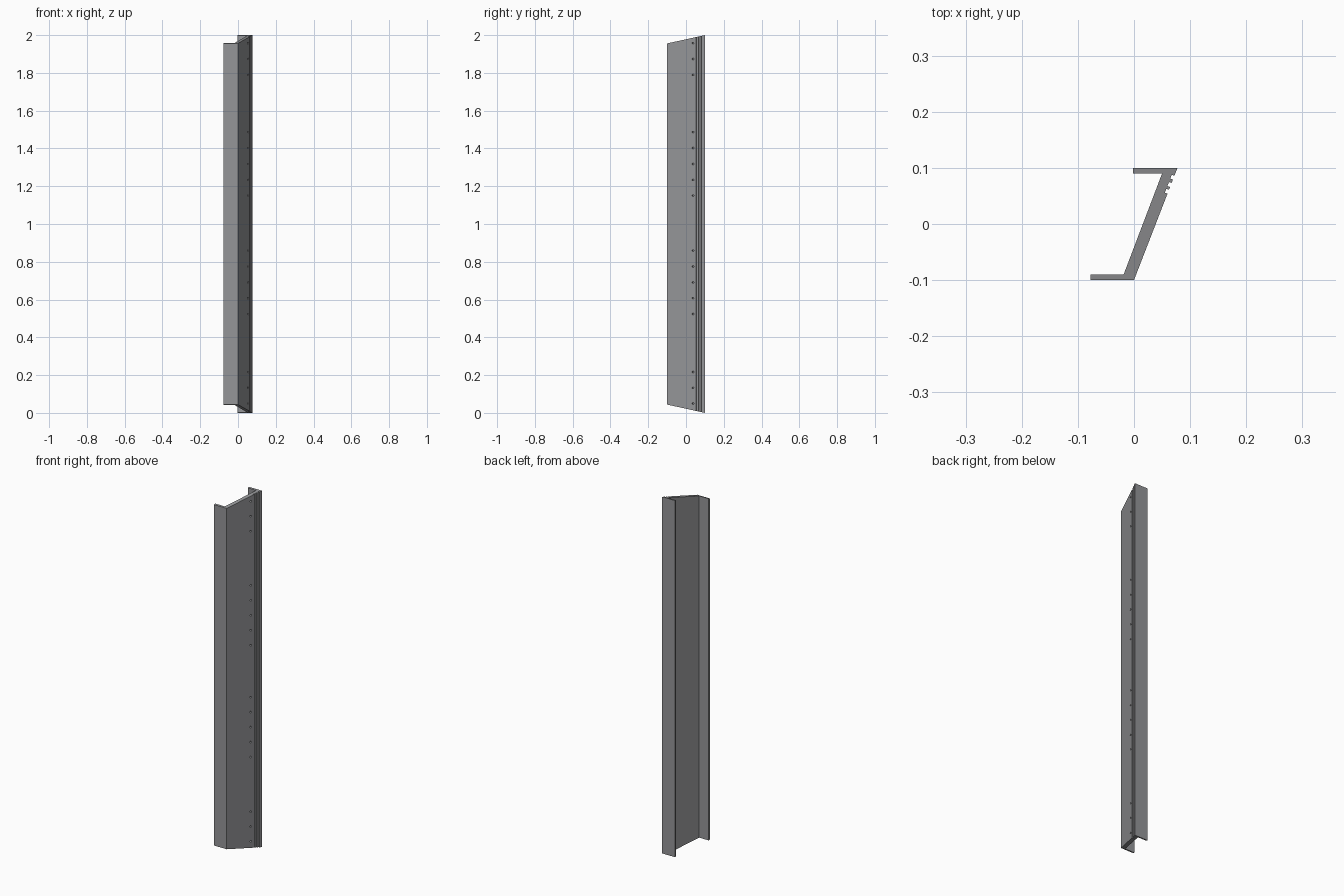
import bpy, bmesh, math
from mathutils import Vector, Matrix

if "Cube" in bpy.data.objects:
    bpy.data.objects.remove(bpy.data.objects["Cube"])

steel = bpy.data.materials.new("mid grey metal")
steel.diffuse_color = (0.30, 0.305, 0.315, 1)
steel.use_nodes = True
steel.node_tree.nodes["Principled BSDF"].inputs["Base Color"].default_value = steel.diffuse_color

# Sloping outer face of the web, from its front to its back corner
A, B = Vector((0.0, -0.1)), Vector((0.0775, 0.1))
along = (B - A).normalized()
inward = Vector((-along.y, along.x))


def edge(y):
    return A.lerp(B, (y - A.y) / (B.y - A.y))


# Z-shaped section with small grooves near the back edge
profile = [Vector((-0.0775, -0.1)), A]
for y0, y1, depth in [(0.054, 0.061, 0.005), (0.066, 0.073, 0.005), (0.079, 0.086, 0.005)]:
    profile += [edge(y0), edge(y0) + inward * depth, edge(y1) + inward * depth, edge(y1)]
profile += [B] + [Vector(p) for p in [(-0.0015, 0.1), (-0.0015, 0.09), (0.05, 0.09),
                                      (-0.0185, -0.09), (-0.0775, -0.09)]]


# Extrude with both ends mitred: the front is shorter than the back
def cut(y):
    return (0.1 - y) * 0.22


bm = bmesh.new()
low = [bm.verts.new((p.x, p.y, cut(p.y))) for p in profile]
high = [bm.verts.new((p.x, p.y, 2 - cut(p.y))) for p in profile]
bm.faces.new(low[::-1])
bm.faces.new(high)
n = len(profile)
for i in range(n):
    j = (i + 1) % n
    bm.faces.new((low[i], low[j], high[j], high[i]))
bmesh.ops.recalc_face_normals(bm, faces=bm.faces)
mesh = bpy.data.meshes.new("mitred_rail")
bm.to_mesh(mesh)
bm.free()
mesh.materials.append(steel)
rail = bpy.data.objects.new("mitred_rail", mesh)
bpy.context.collection.objects.link(rail)

# Blind screw holes in the web, in evenly spaced groups
heights = [0.05, 0.133, 0.216]
heights += [0.523 + 0.084 * i for i in range(5)]
heights += [1.15 + 0.084 * i for i in range(5)]
heights += [1.79, 1.874, 1.957]
c = edge(0.037)
turn = Vector((inward.x, inward.y, 0)).to_track_quat('Z', 'Y').to_matrix().to_4x4()
bm = bmesh.new()
for z in heights:
    bmesh.ops.create_cone(bm, cap_ends=True, segments=12, radius1=0.005, radius2=0.005,
                          depth=0.02, matrix=Matrix.Translation((c.x, c.y, z)) @ turn)
cm = bpy.data.meshes.new("hole_cutter")
bm.to_mesh(cm)
bm.free()
cm.materials.append(steel)
cutter = bpy.data.objects.new("hole_cutter", cm)
bpy.context.collection.objects.link(cutter)
cutter.hide_render = True

mod = rail.modifiers.new("holes", 'BOOLEAN')
mod.operation = 'DIFFERENCE'
mod.solver = 'EXACT'
mod.object = cutter
bpy.context.view_layer.objects.active = rail
rail.select_set(True)
bpy.ops.object.modifier_apply(modifier=mod.name)
bpy.data.objects.remove(cutter)
